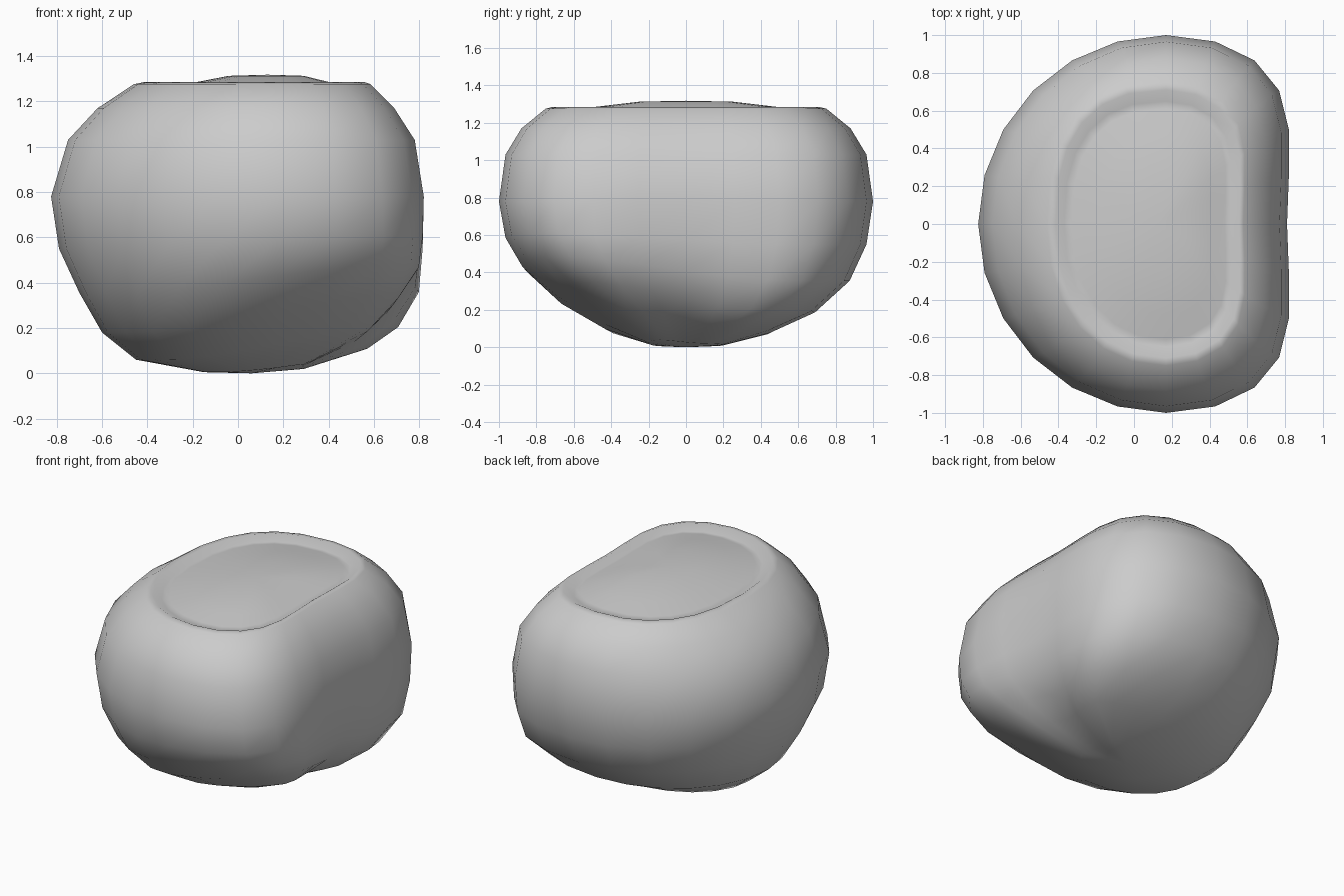
import bpy, bmesh, math

SIDES = 24
# how far the flattened right side reaches, from the y end (0) to the middle (6)
RIGHT = [0, .40, .72, .92, 1.0, 1.0, .985]
CX = 0.17

# rings, bottom to top: z left, z right, left x, right x, half length,
# dent in the right side, lift of the front right corner
RINGS = [
    (0.005, 0.02, -0.15, 0.30, 0.20, 0.02, 0.02),
    (0.060, 0.11, -0.45, 0.60, 0.45, 0.08, 0.09),
    (0.180, 0.20, -0.60, 0.73, 0.69, 0.07, 0.15),
    (0.355, 0.355, -0.70, 0.815, 0.875, 0.05, 0.13),
    (0.550, 0.550, -0.79, 0.825, 0.965, 0.03, 0.06),
    (0.780, 0.780, -0.825, 0.82, 1.00, 0.0, 0.0),
    (1.030, 1.030, -0.75, 0.78, 0.965, 0.0, 0.0),
    (1.170, 1.170, -0.62, 0.69, 0.88, 0.0, 0.0),
    (1.276, 1.276, -0.46, 0.585, 0.75, 0.0, 0.0),
    (1.285, 1.285, -0.415, 0.56, 0.71, 0.0, 0.0),
    (1.256, 1.256, -0.37, 0.515, 0.65, 0.0, 0.0),    # seam groove
    (1.262, 1.262, -0.33, 0.485, 0.61, 0.0, 0.0),
    (1.286, 1.286, -0.18, 0.40, 0.48, 0.0, 0.0),     # crowned top panel
    (1.313, 1.313, -0.04, 0.29, 0.25, 0.0, 0.0),
]


def make_ring(bm, zl, zr, left, right, half, dent, lift):
    verts = []
    for i in range(SIDES):
        a = 2 * math.pi * i / SIDES
        c, s = math.cos(a), math.sin(a)
        y = half * s
        if c > 1e-6:
            k = i if i <= 6 else SIDES - i          # steps away from the middle
            x = CX + (right - CX) * RIGHT[6 - k] - dent * max(0, 1 - k / 3)
        else:
            p = 1.0
            if zl > 1.25:                           # squarer corners on the top panel
                p = 0.8 if s > 0 else 0.92
            x = CX - (CX - left) * abs(c) ** p if abs(c) > 1e-6 else CX
            y = half * math.copysign(abs(s) ** p, s) if abs(s) > 1e-6 else 0
        f = min(1, max(0, (x - left) / (right - left)))
        corner = max(0, math.cos(a + math.radians(50))) ** 2
        verts.append(bm.verts.new((x, y, zl + (zr - zl) * f * f + lift * corner)))
    return verts


# rounded kidney-shaped cushion body with a recessed seam around the top
bm = bmesh.new()
rings = [make_ring(bm, *r) for r in RINGS]
bottom = bm.verts.new((0.06, 0, 0))
top = bm.verts.new((0.13, 0, 1.318))
for i in range(SIDES):
    j = (i + 1) % SIDES
    for lo, hi in zip(rings, rings[1:]):
        bm.faces.new((lo[i], lo[j], hi[j], hi[i]))
    bm.faces.new((bottom, rings[0][j], rings[0][i]))
    bm.faces.new((top, rings[-1][i], rings[-1][j]))
bmesh.ops.recalc_face_normals(bm, faces=bm.faces)
for f in bm.faces:
    f.smooth = True
mesh = bpy.data.meshes.new("cushion_body")
bm.to_mesh(mesh)
bm.free()
bpy.context.collection.objects.link(bpy.data.objects.new("cushion_body", mesh))
